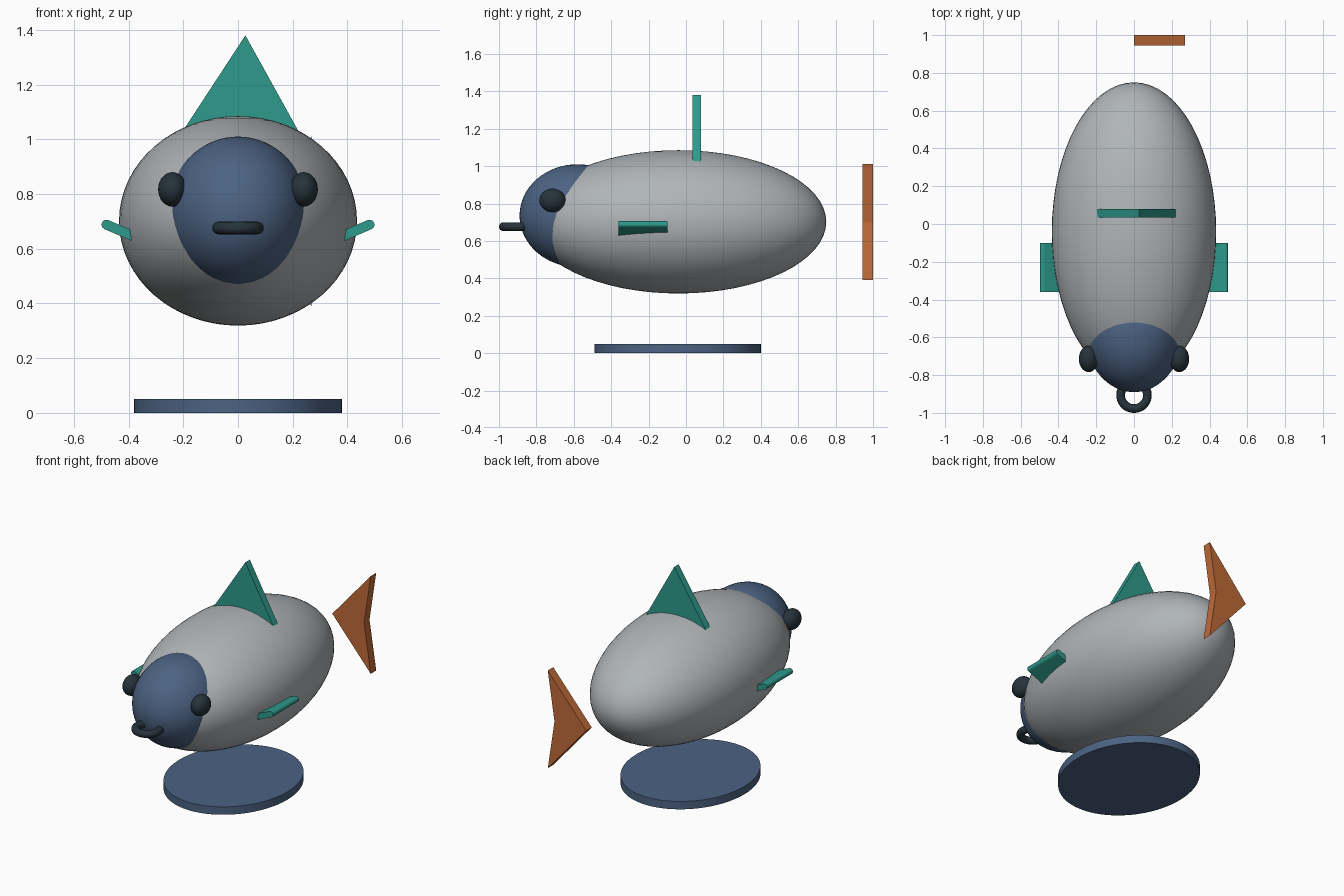
import bpy, bmesh, math

if "Cube" in bpy.data.objects:
    bpy.data.objects.remove(bpy.data.objects["Cube"])


def make_material(name, rgb):
    mat = bpy.data.materials.new(name)
    lin = [((c / 255 + 0.055) / 1.055) ** 2.4 for c in rgb]
    mat.diffuse_color = (*lin, 1)
    mat.use_nodes = True
    mat.node_tree.nodes["Principled BSDF"].inputs["Base Color"].default_value = mat.diffuse_color
    return mat


grey = make_material("body grey", (176, 181, 184))
blue = make_material("slate blue", (76, 99, 131))
teal = make_material("fin teal", (46, 154, 140))
orange = make_material("tail orange", (190, 106, 56))
dark = make_material("dark charcoal", (38, 51, 59))


def finish(name, mat, smooth=True):
    ob = bpy.context.object
    ob.name = name
    ob.data.materials.append(mat)
    bpy.ops.object.transform_apply(location=False, rotation=False, scale=True)
    if smooth:
        bpy.ops.object.shade_smooth_by_angle(angle=math.radians(35))
    return ob


def ellipsoid(name, centre, radii, mat, segments=64, rings=32):
    bpy.ops.mesh.primitive_uv_sphere_add(segments=segments, ring_count=rings, radius=1, location=centre)
    bpy.context.object.scale = radii
    return finish(name, mat)


def slab(name, profile, y0, y1, mat):
    """Extrude an (x, z) outline along y."""
    bm = bmesh.new()
    face = bm.faces.new([bm.verts.new((x, y0, z)) for x, z in profile])
    ext = bmesh.ops.extrude_face_region(bm, geom=[face])
    verts = [g for g in ext["geom"] if isinstance(g, bmesh.types.BMVert)]
    bmesh.ops.translate(bm, verts=verts, vec=(0, y1 - y0, 0))
    bmesh.ops.recalc_face_normals(bm, faces=bm.faces)
    mesh = bpy.data.meshes.new(name)
    bm.to_mesh(mesh)
    bm.free()
    ob = bpy.data.objects.new(name, mesh)
    bpy.context.collection.objects.link(ob)
    mesh.materials.append(mat)
    return ob


# Body and head
ellipsoid("body", (0, -0.04, 0.702), (0.435, 0.79, 0.383), grey)
ellipsoid("head", (0, -0.58, 0.735), (0.258, 0.31, 0.275), blue)

# Eyes
for side, label in ((-1, "left"), (1, "right")):
    ellipsoid(label + "_eye", (side * 0.24, -0.714, 0.817), (0.052, 0.07, 0.063), dark, 32, 16)

# Ring-shaped mouth
bpy.ops.mesh.primitive_torus_add(major_radius=0.071, minor_radius=0.023, major_segments=48,
                                 minor_segments=16, location=(0, -0.906, 0.676))
finish("mouth", dark)

# Dorsal fin
slab("dorsal_fin", [(-0.215, 1.01), (0.232, 1.01), (0.027, 1.38)], 0.035, 0.08, teal)

# Tail fin
slab("tail_fin", [(0, 0.70), (0.27, 0.39), (0.223, 0.70), (0.27, 1.01)], 0.945, 1.0, orange)

# Side fins: tilted plates with a rounded outer edge
tilt, half = math.radians(23), 0.018
tip = (0.481, 0.688)
for side, label in ((-1, "left"), (1, "right")):
    outline = [(-0.15, -half), (-0.15, half)]
    outline += [(half * math.cos(a), half * math.sin(a))
                for a in (math.radians(90 - 30 * i) for i in range(7))]
    profile = [(side * (tip[0] + u * math.cos(tilt) - v * math.sin(tilt)),
                tip[1] + u * math.sin(tilt) + v * math.cos(tilt)) for u, v in outline]
    slab(label + "_side_fin", profile, -0.36, -0.10, teal)

# Oval base
bpy.ops.mesh.primitive_cylinder_add(vertices=64, radius=1, depth=1, location=(0, -0.045, 0.025))
bpy.context.object.scale = (0.38, 0.445, 0.05)
finish("base", blue)
